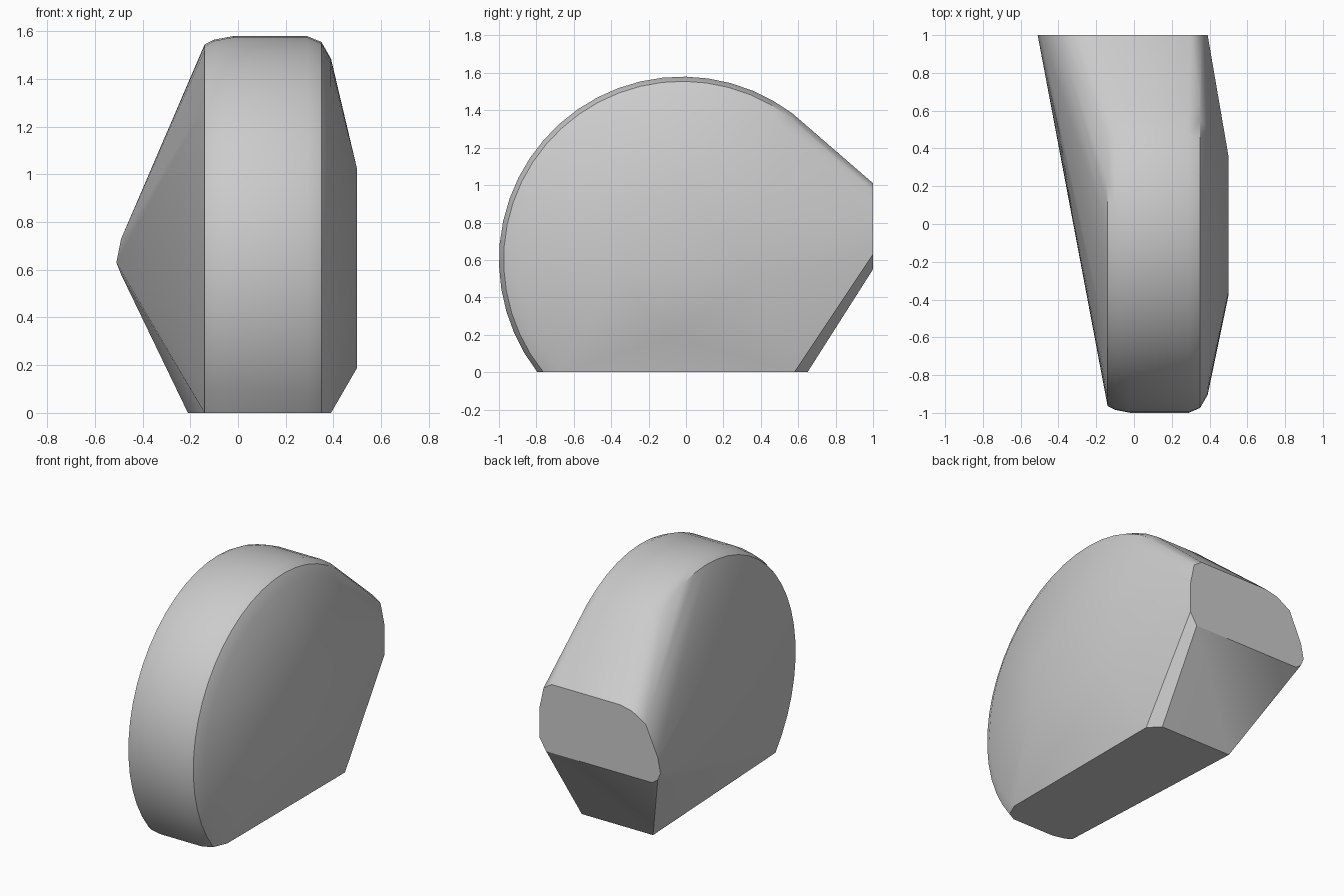
import bpy, bmesh, math

cube = bpy.data.objects.get("Cube")
if cube:
    bpy.data.objects.remove(cube, do_unlink=True)

grey = bpy.data.materials.new("plain grey")
grey.use_nodes = True
colour = (0.6, 0.6, 0.6, 1)
grey.diffuse_color = colour
grey.node_tree.nodes["Principled BSDF"].inputs["Base Color"].default_value = colour

CENTRE_Y, CENTRE_Z = -0.02, 0.6
points = []

# Rounded wheel-like body: rings of (x, radius), open at the back and cut at the ground
rings = [(-0.14, 0.945), (-0.10, 0.965), (-0.02, 0.98), (0.29, 0.98), (0.35, 0.955), (0.39, 0.885)]
STEPS = 24
for x, radius in rings:
    start = math.radians(46)
    end = math.pi + math.asin(CENTRE_Z / radius)
    for i in range(STEPS + 1):
        a = start + (end - start) * i / STEPS
        points.append((x, CENTRE_Y + radius * math.cos(a), max(0, CENTRE_Z + radius * math.sin(a))))

# Raised flat panel on the +x side
panel = [(0, 1.02), (-0.36, 0.82), (-0.38, 0.53), (-0.08, 0.19), (0.36, 0.52), (0.36, 0.83)]
points += [(0.5, y, z) for y, z in panel]

# Flat rear end, tapering down to the ground
rear = [(0.30, 1.01), (-0.21, 1.01), (-0.30, 0.99), (-0.40, 0.93), (-0.49, 0.73), (-0.51, 0.63),
        (-0.49, 0.58), (-0.45, 0.55), (0.34, 0.55), (0.39, 0.63), (0.39, 0.83), (0.36, 0.97)]
points += [(x, 1, z) for x, z in rear]
points += [(-0.21, 0.65, 0), (-0.17, 0.65, 0), (0.32, 0.65, 0), (0.39, 0.58, 0)]

# Wrap one convex shell around the outlines
bm = bmesh.new()
for p in points:
    bm.verts.new(p)
hull = bmesh.ops.convex_hull(bm, input=bm.verts)
loose = {g for g in hull["geom_interior"] + hull["geom_unused"] if isinstance(g, bmesh.types.BMVert)}
bmesh.ops.delete(bm, geom=list(loose), context="VERTS")
bmesh.ops.dissolve_limit(bm, angle_limit=math.radians(1), verts=bm.verts, edges=bm.edges)
bmesh.ops.recalc_face_normals(bm, faces=bm.faces)

mesh = bpy.data.meshes.new("rounded_block")
bm.to_mesh(mesh)
bm.free()
mesh.materials.append(grey)
block = bpy.data.objects.new("rounded_block", mesh)
bpy.context.collection.objects.link(block)
bpy.context.view_layer.objects.active = block
block.select_set(True)
bpy.ops.object.shade_smooth_by_angle(angle=math.radians(30))
